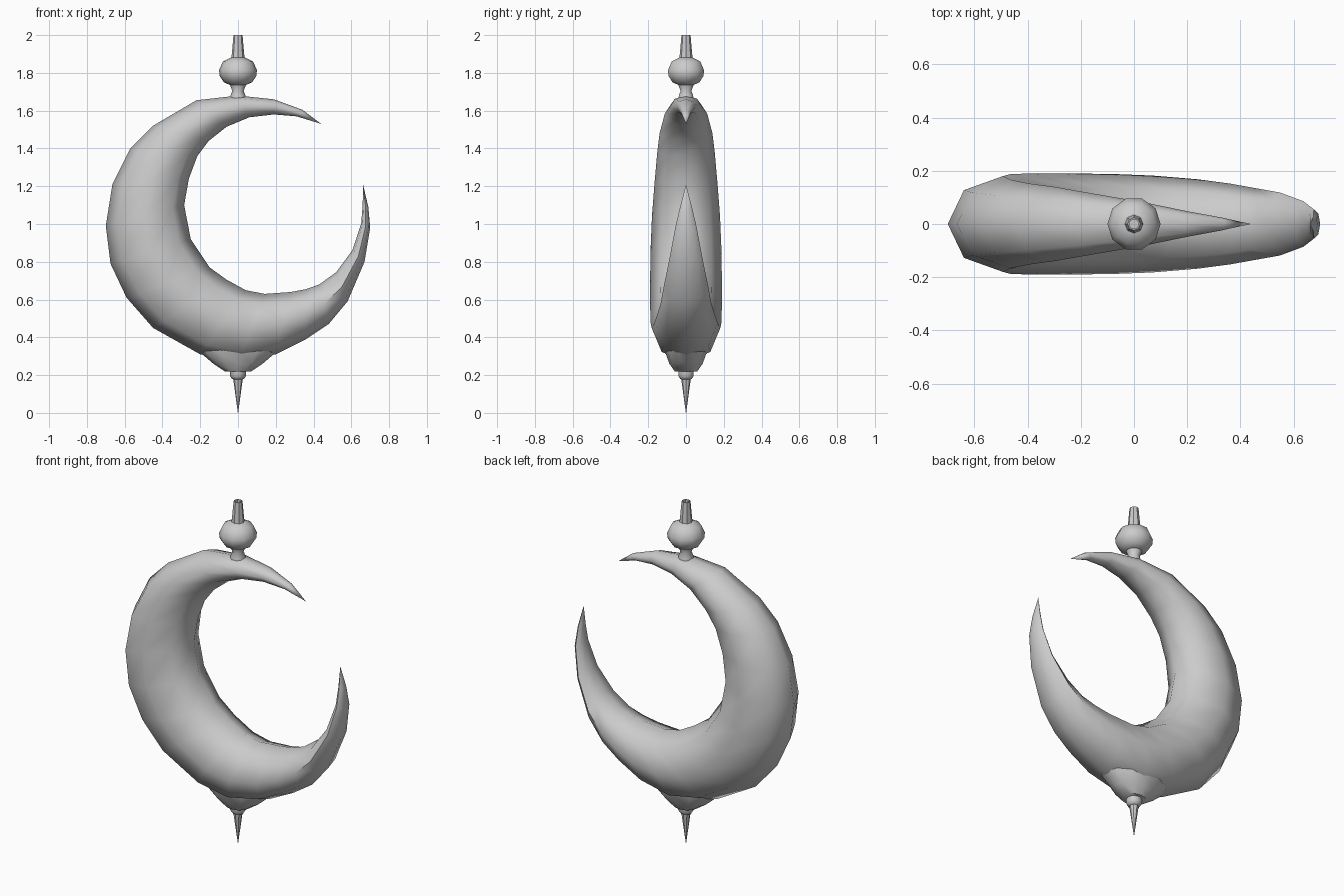
import bpy, math

if "Cube" in bpy.data.objects:
    bpy.data.objects.remove(bpy.data.objects["Cube"])

def loft(name, rings, angle=40):
    """Skin a list of equal-length vertex rings, with end caps."""
    n = len(rings[0])
    verts = [p for r in rings for p in r]
    faces = [(i*n + j, i*n + (j+1) % n, (i+1)*n + (j+1) % n, (i+1)*n + j)
             for i in range(len(rings)-1) for j in range(n)]
    faces += [tuple(range(n))[::-1], tuple(range(len(verts)-n, len(verts)))]
    me = bpy.data.meshes.new(name)
    me.from_pydata(verts, [], faces)
    ob = bpy.data.objects.new(name, me)
    bpy.context.collection.objects.link(ob)
    bpy.ops.object.select_all(action='DESELECT')
    ob.select_set(True)
    bpy.context.view_layer.objects.active = ob
    bpy.ops.object.mode_set(mode='EDIT')
    bpy.ops.mesh.select_all(action='SELECT')
    bpy.ops.mesh.remove_doubles(threshold=0.0005)
    bpy.ops.mesh.normals_make_consistent(inside=False)
    bpy.ops.object.mode_set(mode='OBJECT')
    bpy.ops.object.shade_smooth_by_angle(angle=math.radians(angle))
    return ob

def lathe(name, profile, sides, angle=40):
    """Profile entries: x radius, y radius, z."""
    t = [2*math.pi*k/sides for k in range(sides)]
    return loft(name, [[(rx*math.cos(a), ry*math.sin(a), z) for a in t]
                       for rx, ry, z in profile], angle)

# crescent: outer edge x,z, inner edge x,z, half depth in y
stations = [
    (.44, 1.53, .44, 1.53, 0), (.34, 1.605, .31, 1.57, .025),
    (.19, 1.66, .19, 1.58, .05), (0, 1.68, .06, 1.565, .083),
    (-.22, 1.655, -.06, 1.515, .112), (-.45, 1.52, -.155, 1.44, .14),
    (-.57, 1.4, -.215, 1.36, .152), (-.665, 1.21, -.26, 1.24, .166),
    (-.7, .99, -.285, 1.1, .18), (-.675, .79, -.25, .92, .188),
    (-.59, .61, -.15, .77, .19), (-.45, .45, -.06, .705, .19),
    (-.2, .31, .04, .65, .188), (0, .27, .14, .63, .182),
    (.2, .31, .28, .64, .168), (.36, .39, .36, .655, .152),
    (.48, .47, .43, .68, .135), (.58, .59, .52, .745, .118),
    (.67, .8, .605, .86, .085), (.7, .98, .652, 1.0, .055),
    (.69, 1.09, .66, 1.1, .03), (.662, 1.21, .662, 1.21, 0)]
rings = []
for ox, oz, ix, iz, w in stations:
    ring = []
    for k in range(8):
        a = math.pi*k/4
        c = (1 + math.cos(a))/2
        ring.append((ix + (ox-ix)*c, w*math.sin(a), iz + (oz-iz)*c))
    rings.append(ring)
loft("crescent_body", rings, 60)

# lower boss, collar and spike
lathe("lower_boss", [(.17, .13, .36), (.2, .11, .32), (.13, .088, .26),
                     (.07, .06, .22)], 12)
lathe("lower_collar", [(.042, .042, .225), (.042, .042, .195), (.032, .032, .18),
                       (.02, .02, .175)], 10)
lathe("lower_spike", [(.026, .026, .185), (.001, .001, 0)], 8)

# upper neck, ball and hollow tip
lathe("upper_neck", [(r, r, z) for r, z in
      [(.042, 1.65), (.04, 1.68), (.03, 1.705), (.044, 1.74)]], 10, 50)
lathe("upper_ball", [(r, r, z) for r, z in
      [(.04, 1.735), (.075, 1.75), (.098, 1.785), (.1, 1.815), (.08, 1.86), (.035, 1.882)]], 10, 60)
lathe("upper_tip", [(r, r, z) for r, z in
      [(.035, 1.875), (.024, 2.0), (.018, 2.0), (.018, 1.95)]], 8)
